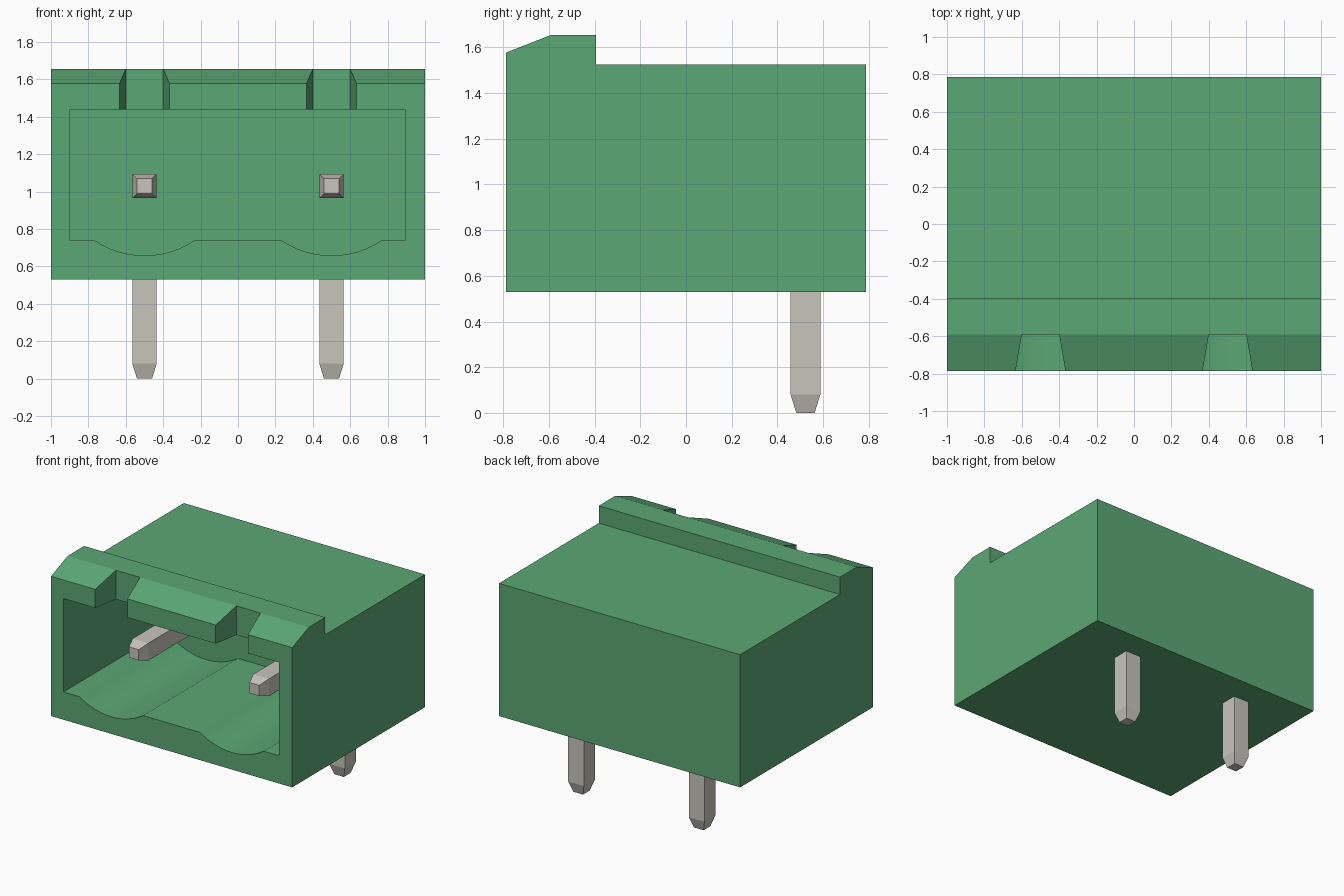
import bpy
import bmesh
import math
from mathutils import Vector

if "Cube" in bpy.data.objects:
    bpy.data.objects.remove(bpy.data.objects["Cube"], do_unlink=True)


def make_material(name, rgb):
    mat = bpy.data.materials.new(name)
    mat.use_nodes = True
    color = (*rgb, 1.0)
    mat.diffuse_color = color
    mat.node_tree.nodes["Principled BSDF"].inputs["Base Color"].default_value = color
    return mat


def loft(name, sections, mat):
    """Skin a closed solid through rings that have equal point counts."""
    bm = bmesh.new()
    rings = [[bm.verts.new(p) for p in s] for s in sections]
    n = len(rings[0])
    for a, b in zip(rings, rings[1:]):
        for i in range(n):
            j = (i + 1) % n
            bm.faces.new((a[i], a[j], b[j], b[i]))
    bm.faces.new(rings[0])
    bm.faces.new(rings[-1])
    bmesh.ops.recalc_face_normals(bm, faces=bm.faces)
    mesh = bpy.data.meshes.new(name)
    bm.to_mesh(mesh)
    bm.free()
    mesh.materials.append(mat)
    obj = bpy.data.objects.new(name, mesh)
    bpy.context.collection.objects.link(obj)
    return obj


def select(obj):
    bpy.ops.object.select_all(action="DESELECT")
    obj.select_set(True)
    bpy.context.view_layer.objects.active = obj


def cut(target, cutter):
    cutter.hide_render = True
    mod = target.modifiers.new("cut", "BOOLEAN")
    mod.operation = "DIFFERENCE"
    mod.solver = "EXACT"
    mod.object = cutter
    select(target)
    bpy.ops.object.modifier_apply(modifier=mod.name)
    bpy.data.objects.remove(cutter, do_unlink=True)


green = make_material("green plastic", (0.105, 0.39, 0.178))
metal = make_material("tinned metal", (0.58, 0.56, 0.50))

PIN_X = (-0.5, 0.5)
FRONT, BACK, BASE = -0.787, 0.787, 0.53

# Housing: side profile with the raised, chamfered front lip
profile = [(FRONT, BASE), (BACK, BASE), (BACK, 1.525), (-0.395, 1.525),
           (-0.395, 1.655), (-0.59, 1.655), (FRONT, 1.578)]
housing = loft("housing", [[(x, y, z) for y, z in profile] for x in (-1, 1)], green)

# Socket opening with a shallow round groove under each pin
LEFT, RIGHT, FLOOR, CEILING = -0.897, 0.893, 0.738, 1.438
HALF, DIP, STEPS = 0.265, 0.08, 12
radius = (HALF ** 2 + DIP ** 2) / (2 * DIP)
spread = math.asin(HALF / radius)
outline = [(LEFT, CEILING), (LEFT, FLOOR)]
for cx in PIN_X:
    for i in range(STEPS + 1):
        a = spread * (2 * i / STEPS - 1)
        outline.append((cx + radius * math.sin(a),
                        FLOOR - DIP + radius * (1 - math.cos(a))))
outline += [(RIGHT, FLOOR), (RIGHT, CEILING)]
cut(housing, loft("socket_cutter",
                  [[(x, y, z) for x, z in outline] for y in (-1, 0.335)], green))

# Flared latch notches through the lip
for cx in PIN_X:
    plan = [(cx - 0.1, -0.59), (cx + 0.1, -0.59),
            (cx + 0.167, -0.984), (cx - 0.167, -0.984)]
    cut(housing, loft("notch_cutter",
                      [[(x, y, z) for x, y in plan] for z in (1.3, 1.8)], green))

select(housing)
bpy.ops.object.shade_smooth_by_angle(angle=math.radians(20))

# Right-angle contact pins with tapered ends
R, TIP, TAPER = 0.065, 0.04, 0.08
PIN_Y, PIN_Z, PIN_FRONT = 0.523, 1.03, -0.52


def pin_ring(cx, centre, outward, r):
    c, o = Vector(centre), Vector(outward)
    side = Vector((cx, 0, 0))
    return [side + c + o * r * t + Vector((s * r, 0, 0))
            for s, t in ((-1, -1), (1, -1), (1, 1), (-1, 1))]


for name, cx in zip(("right_pin", "left_pin"), PIN_X):
    up, back, mitre = (0, 0, 1), (0, 1, 0), (0, 1, 1)
    loft(name, [
        pin_ring(cx, (0, PIN_FRONT, PIN_Z), up, TIP),
        pin_ring(cx, (0, PIN_FRONT + TAPER, PIN_Z), up, R),
        pin_ring(cx, (0, PIN_Y, PIN_Z), mitre, R),
        pin_ring(cx, (0, PIN_Y, TAPER), back, R),
        pin_ring(cx, (0, PIN_Y, 0), back, TIP),
    ], metal)
